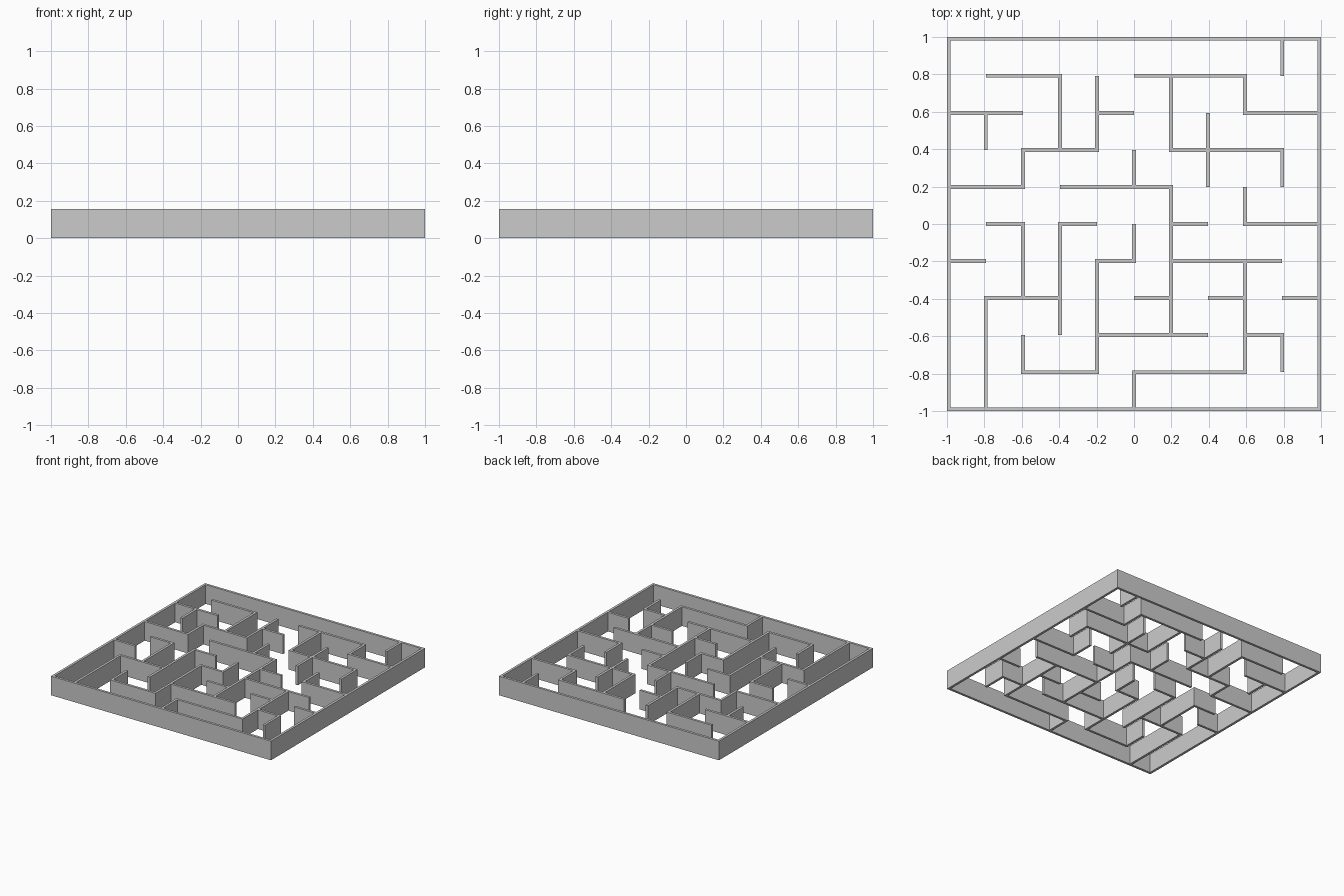
import bpy, bmesh

if "Cube" in bpy.data.objects:
    bpy.data.objects.remove(bpy.data.objects["Cube"])

N, T, H = 5, 0.01, 0.157      # grid half-count, half wall thickness, wall height
PITCH = (1 - T) / N

# Walls running along x: grid row -> (start, end) spans
ROWS = {5: [(-5, 5)], 4: [(-4, -2), (0, 3)], 3: [(-5, -3), (-1, 0), (3, 5)],
        2: [(-3, -1), (1, 4)], 1: [(-5, -3), (-2, 1)],
        0: [(-4, -3), (-2, -1), (1, 2), (3, 5)], -1: [(-5, -4), (-1, 0), (1, 4)],
        -2: [(-4, -2), (0, 1), (2, 3), (4, 5)], -3: [(-1, 2), (3, 4)],
        -4: [(-3, -1), (0, 3)], -5: [(-5, 5)]}
# Walls running along y: grid column -> (start, end) spans
COLS = {-5: [(-5, 5)], -4: [(2, 3), (-5, -2)], -3: [(1, 2), (-2, 0), (-4, -3)],
        -2: [(2, 4), (-3, 0)], -1: [(2, 4), (-4, -1)],
        0: [(1, 2), (-1, 0), (-5, -4)], 1: [(2, 4), (-3, 1)], 2: [(1, 3)],
        3: [(3, 4), (0, 1), (-4, -1)], 4: [(4, 5), (1, 2), (-4, -3)], 5: [(-5, 5)]}

# Each grid line contributes three coordinates: near side, centre, far side
coords = [i * PITCH + d for i in range(-N, N + 1) for d in (-T, 0, T)]


def mark(walls, along_x):
    """Return the plan cells covered by the walls and the grid nodes they touch."""
    cells, nodes = set(), set()
    for line, spans in walls.items():
        for a, b in spans:
            for k in range(3 * (a + N) + 1, 3 * (b + N) + 1):
                for s in (0, 1):
                    m = 3 * (line + N) + s
                    cells.add((k, m) if along_x else (m, k))
            for k in range(a, b + 1):
                nodes.add((k, line) if along_x else (line, k))
    return cells, nodes


row_cells, row_nodes = mark(ROWS, True)
col_cells, col_nodes = mark(COLS, False)
cells = row_cells | col_cells
# Fill corners where walls meet
for i, j in row_nodes & col_nodes:
    cells |= {(3 * (i + N) + a, 3 * (j + N) + b) for a in (0, 1) for b in (0, 1)}

# Joined floor plan, raised to wall height
bm = bmesh.new()
verts = {}


def vert(i, j):
    if (i, j) not in verts:
        verts[i, j] = bm.verts.new((coords[i], coords[j], 0))
    return verts[i, j]


for i, j in sorted(cells):
    bm.faces.new([vert(i, j), vert(i + 1, j), vert(i + 1, j + 1), vert(i, j + 1)])
top = bmesh.ops.extrude_face_region(bm, geom=bm.faces[:], use_keep_orig=True)["geom"]
bmesh.ops.translate(bm, vec=(0, 0, H),
                    verts=[g for g in top if isinstance(g, bmesh.types.BMVert)])
bmesh.ops.recalc_face_normals(bm, faces=bm.faces[:])

mesh = bpy.data.meshes.new("maze_walls")
bm.to_mesh(mesh)
bm.free()
bpy.context.collection.objects.link(bpy.data.objects.new("maze_walls", mesh))
